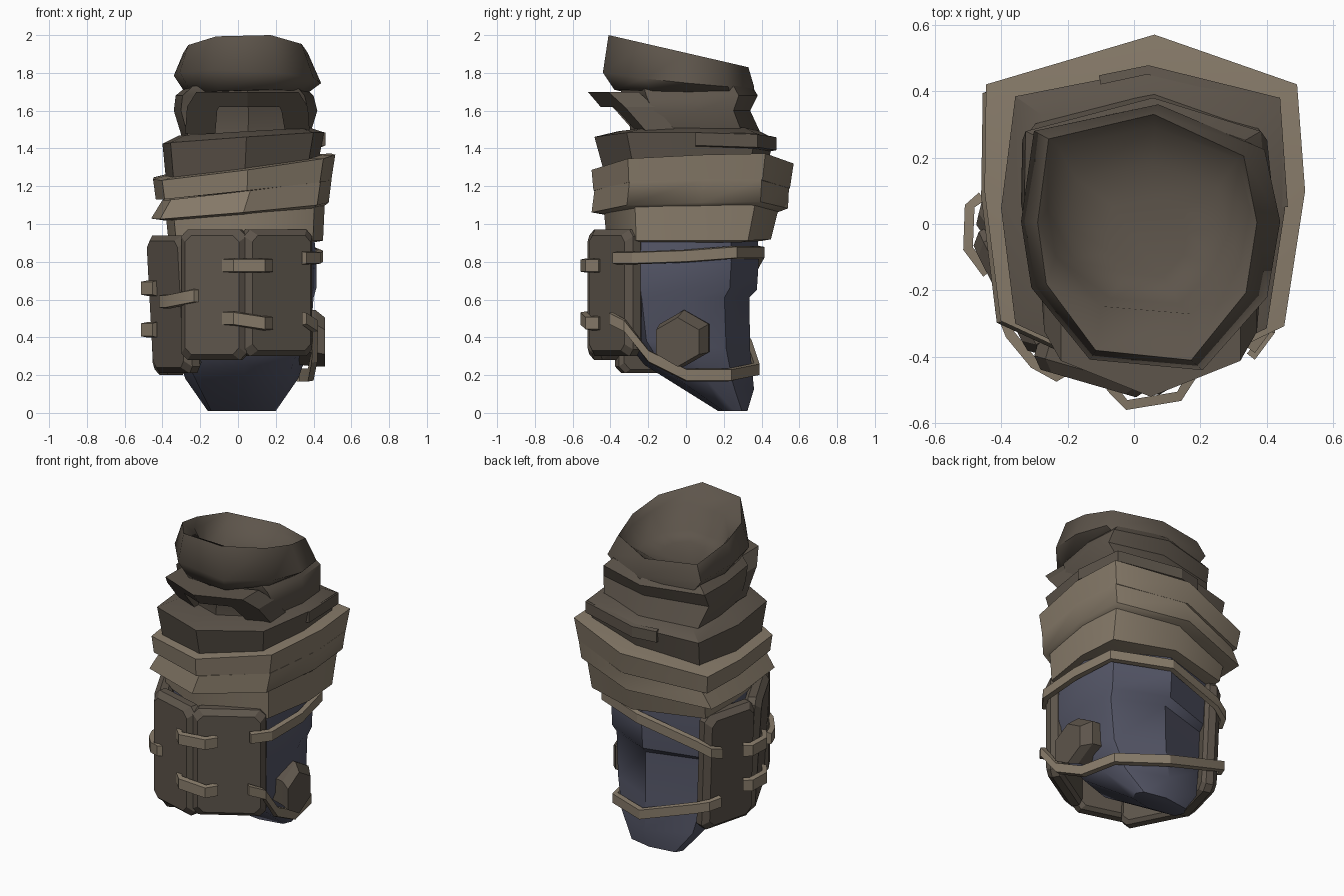
import bpy, bmesh, math
from mathutils import Vector

if "Cube" in bpy.data.objects:
    bpy.data.objects.remove(bpy.data.objects["Cube"])


def material(name, rgb):
    m = bpy.data.materials.new(name)
    m.diffuse_color = (*rgb, 1)
    m.use_nodes = True
    m.node_tree.nodes["Principled BSDF"].inputs["Base Color"].default_value = m.diffuse_color
    return m


BROWN = material("dark leather", (0.110, 0.090, 0.070))
TAN = material("tan cloth", (0.250, 0.203, 0.147))
BLUE = material("slate blue cloth", (0.088, 0.092, 0.134))

# Unit outlines of the limb seen from above
WRAP = [(.06, 1), (-.99, .72), (-1, .12), (-.9, -.61),
        (.04, -1), (.87, -.64), (1, .12), (.95, .72)]
BODY = [(.06, 1), (-.86, .70), (-1, .12), (-.9, -.61),
        (.04, -1), (.87, -.64), (1, .10), (.85, .62)]
CUFF = [(.06, 1), (-.9, .83), (-1, .12), (-.9, -.61),
        (.04, -1), (.87, -.64), (1, .12), (.95, .80)]
COLLAR = [(.06, 1), (-.9, .8), (-1, .12), (-.92, -.38), (-.47, -.92),
          (.4, -1), (.9, -.45), (1, .12), (.88, .66)]


def finish(name, bm, mat, angle=30):
    bmesh.ops.recalc_face_normals(bm, faces=bm.faces)
    mesh = bpy.data.meshes.new(name)
    bm.to_mesh(mesh)
    bm.free()
    ob = bpy.data.objects.new(name, mesh)
    bpy.context.collection.objects.link(ob)
    mesh.materials.append(mat)
    bpy.ops.object.select_all(action='DESELECT')
    bpy.context.view_layer.objects.active = ob
    ob.select_set(True)
    bpy.ops.object.shade_smooth_by_angle(angle=math.radians(angle))
    return ob


def skin(bm, rings):
    """Join equal closed rings of points and cap both ends."""
    loops = [[bm.verts.new(p) for p in r] for r in rings]
    n = len(loops[0])
    for a, b in zip(loops, loops[1:]):
        for i in range(n):
            j = (i + 1) % n
            bm.faces.new((a[i], a[j], b[j], b[i]))
    bm.faces.new(loops[0])
    bm.faces.new(loops[-1])


def loft(name, mat, rows, shape=WRAP, angle=30):
    """Rows: x0, x1, y0, y1, z, slope along x, slope along y."""
    rings = []
    for x0, x1, y0, y1, z, sx, sy in rows:
        cx, cy, rx, ry = (x0 + x1) / 2, (y0 + y1) / 2, (x1 - x0) / 2, (y1 - y0) / 2
        rings.append([(cx + u * rx, cy + v * ry, z + sx * u * rx + sy * v * ry)
                      for u, v in shape])
    bm = bmesh.new()
    skin(bm, rings)
    return finish(name, bm, mat, angle)


def plate(name, p0, p1, z0, z1, lean=0, thick=0.1):
    """Chamfered armour plate whose outer face runs from p0 to p1."""
    a, b = Vector(p0), Vector(p1)
    w, d = (b - a).length, (b - a).normalized()
    n = Vector((d.y, -d.x))
    rings = []
    for inset, depth in ((0.02, -thick), (0, -thick + .02), (0, -.035), (.03, 0)):
        l, r, lo, hi, c = inset, w - inset, z0 + inset, z1 - inset, 0.035
        pts = [(l + c, lo), (r - c, lo), (r, lo + c), (r, hi - c),
               (r - c, hi), (l + c, hi), (l, hi - c), (l, lo + c)]
        rings.append([(*(a + d * u + n * (depth + lean * (z - z1))), z) for u, z in pts])
    bm = bmesh.new()
    skin(bm, rings)
    return finish(name, bm, BROWN, 15)


def strap(name, path, h=0.068, t=0.03, mat=TAN):
    """Flat band following a path, thickened outward."""
    pts = [Vector(p) for p in path]
    rings = []
    for i, p in enumerate(pts):
        d = pts[min(i + 1, len(pts) - 1)] - pts[max(i - 1, 0)]
        n = Vector((d.y, -d.x, 0)).normalized() * t
        up = Vector((0, 0, h / 2))
        rings.append([p - up, p + n - up * .85, p + n + up * .85, p + up])
    bm = bmesh.new()
    skin(bm, rings)
    return finish(name, bm, mat, 25)


# Blue under-sleeve with a fold and slanted lower end
loft("under_sleeve", BLUE, [
    (-.16, .20, .17, .325, .01, 0, 0),
    (-.28, .32, -.22, .36, .19, 0, -.22),
    (-.33, .38, -.33, .34, .36, 0, -.1),
    (-.35, .40, -.36, .335, .61, 0, 0),
    (-.38, .415, -.38, .375, .65, .03, 0),
    (-.38, .415, -.38, .385, .80, 0, 0),
    (-.36, .40, -.38, .38, .97, 0, 0)], BODY, 38)

# Tan cloth wraps; the upper one merges into the lower one on the right
loft("base_wrap", TAN, [
    (-.33, .40, -.38, .40, .91, -.02, 0),
    (-.37, .45, -.42, .45, .92, -.02, 0),
    (-.39, .46, -.44, .50, 1.12, 0, 0)], WRAP, 50)
loft("lower_wrap", TAN, [
    (-.38, .44, -.42, .46, 1.05, .08, 0),
    (-.46, .48, -.50, .54, 1.07, .09, .02),
    (-.40, .495, -.485, .545, 1.18, .12, .01)], WRAP, 50)
loft("upper_wrap", TAN, [
    (-.39, .45, -.44, .49, 1.17, .09, 0),
    (-.435, .494, -.49, .55, 1.18, .11, .01),
    (-.45, .515, -.50, .57, 1.30, .135, .03),
    (-.36, .42, -.42, .46, 1.31, .13, .03)], WRAP, 50)

# Dark cuff with a raised band round its back
loft("cuff", BROWN, [
    (-.38, .42, -.43, .42, 1.26, .1, 0),
    (-.40, .455, -.485, .465, 1.455, .07, -.01),
    (-.31, .38, -.36, .39, 1.49, .06, 0)], CUFF)
strap("cuff_back_flap", [(.435, .05, 1.45), (.42, .36, 1.44), (.04, .45, 1.425),
                         (-.1, .42, 1.42)], .08, .028, BROWN)

# Neck and hollow collar
loft("neck", BROWN, [
    (-.30, .38, -.30, .40, 1.47, 0, 0),
    (-.34, .42, -.29, .34, 1.60, 0, 0),
    (-.33, .40, -.34, .38, 1.68, 0, 0),
    (-.27, .35, -.35, .35, 1.73, 0, 0)])
loft("collar", BROWN, [
    (-.27, .37, -.38, .36, 1.69, .02, -.05),
    (-.34, .44, -.44, .36, 1.77, -.05, -.1),
    (-.29, .37, -.41, .33, 1.915, 0, -.23),
    (-.26, .35, -.27, .29, 1.86, 0, -.23),
    (-.20, .28, -.24, .18, 1.76, 0, -.06),
    (-.08, .16, -.16, .08, 1.74, 0, -.02)], COLLAR, 60)

# Arched fold leaning out of the neck
outer = [(-.28, 1.48), (-.27, 1.62), (-.22, 1.70), (.05, 1.70),
         (.32, 1.70), (.37, 1.62), (.38, 1.48)]
inner = [(-.12, 1.48), (-.11, 1.60), (-.10, 1.62), (.05, 1.62),
         (.22, 1.62), (.23, 1.60), (.25, 1.48)]


def fold_point(x, z, back):
    return (x, -.52 + (1.70 - z) * .85 + .4 * abs(x - .05) + back, z)


bm = bmesh.new()
skin(bm, [[fold_point(*o, 0), fold_point(*i, 0), fold_point(*i, .13), fold_point(*o, .16)]
          for o, i in zip(outer, inner)])
finish("neck_fold", bm, BROWN, 20)

# Armour plates from the left side around to the front right
plate("side_plate", (-.39, .33), (-.485, -.03), .20, .93, .04)
plate("left_plate", (-.50, -.04), (-.31, -.41), .21, .94, .06)
plate("centre_plate", (-.31, -.43), (.035, -.53), .28, .97)
plate("right_plate", (.05, -.53), (.41, -.31), .30, .97)

# Clasps joining neighbouring plates
for label, z, tilt in (("upper", .78, 0), ("lower", .50, -.025)):
    strap("front_clasp_" + label, [(-.06, -.48, z), (-.02, -.53, z),
                                   (.13, -.505, z + tilt), (.16, -.45, z + tilt)], .075)
strap("middle_clasp", [(-.39, -.25, .59), (-.36, -.325, .59), (-.29, -.41, .605),
                       (-.23, -.445, .62), (-.20, -.42, .62)], .075)
for label, z in (("upper", .66), ("lower", .44)):
    strap("side_clasp_" + label, [(-.45, .07, z), (-.48, .05, z),
                                  (-.485, -.07, z), (-.43, -.14, z)], .08)

# Straps holding the plates around the back
strap("upper_back_strap", [(.34, -.37, .82), (.41, -.28, .82), (.42, 0, .83),
                           (.38, .25, .85), (.05, .385, .85), (-.32, .335, .76),
                           (-.39, .31, .72), (-.415, .25, .70)])
strap("lower_back_strap", [(.34, -.39, .50), (.395, -.32, .46), (.39, -.20, .30),
                           (.37, 0, .20), (.325, .22, .20), (.05, .36, .23),
                           (-.31, .32, .35), (-.38, .31, .38), (-.405, .25, .39)])

# Six-sided knob on the right side, tapering to an offset face
bm = bmesh.new()
skin(bm, [[(x, cy + r * math.sin(k * math.pi / 3), cz + r * math.cos(k * math.pi / 3))
           for k in range(6)]
          for x, cy, cz, r in ((.28, .01, .40, .14), (.41, -.01, .395, .15),
                               (.46, -.045, .375, .13))])
finish("side_knob", bm, BROWN, 5)
